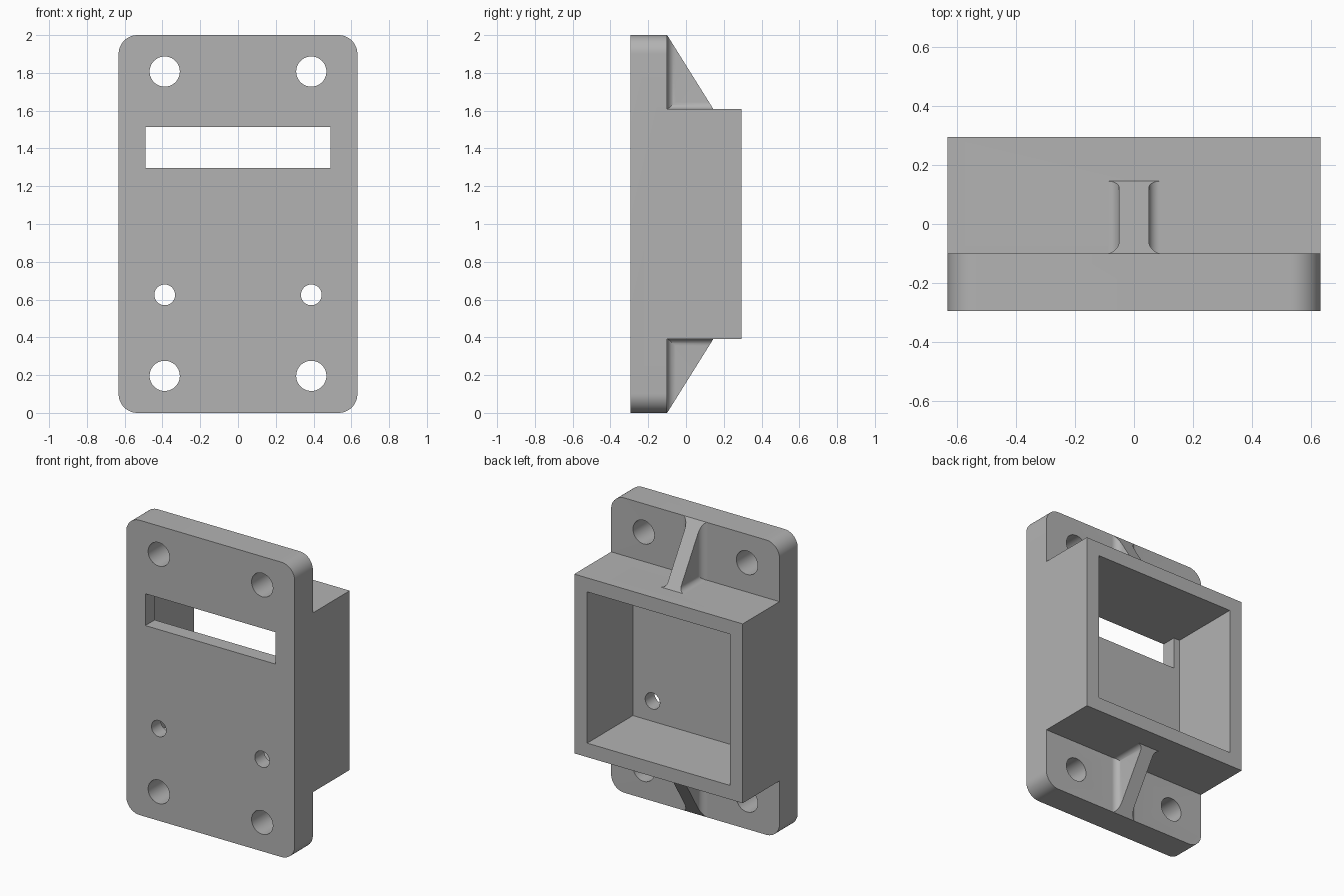
import bpy, bmesh
from math import sin, cos, pi
from mathutils import Vector

cube = bpy.data.objects.get("Cube")
if cube:
    bpy.data.objects.remove(cube, do_unlink=True)

grey = bpy.data.materials.new("light grey")
grey.use_nodes = True
grey.diffuse_color = (0.45, 0.45, 0.45, 1)
grey.node_tree.nodes["Principled BSDF"].inputs["Base Color"].default_value = grey.diffuse_color

W, D, H = 0.632, 0.295, 2.0      # half width, half depth, height
PLATE_Y = -0.10                  # back of the plate
BOX_LO, BOX_HI = 0.392, 1.608    # housing height range


def prism(name, pts, lo, hi, axis="y"):
    """Extrude a profile in (x, z) along y, or in (x, y) along z."""
    def place(p, t):
        return (p[0], t, p[1]) if axis == "y" else (p[0], p[1], t)
    bm = bmesh.new()
    bottom = [bm.verts.new(place(p, lo)) for p in pts]
    top = [bm.verts.new(place(p, hi)) for p in pts]
    bm.faces.new(bottom)
    bm.faces.new(top)
    n = len(pts)
    for i in range(n):
        j = (i + 1) % n
        bm.faces.new((bottom[i], bottom[j], top[j], top[i]))
    bmesh.ops.recalc_face_normals(bm, faces=bm.faces)
    mesh = bpy.data.meshes.new(name)
    bm.to_mesh(mesh)
    bm.free()
    mesh.materials.append(grey)
    obj = bpy.data.objects.new(name, mesh)
    bpy.context.collection.objects.link(obj)
    return obj


def arc(cx, cy, r, a0, a1, n=12):
    return [(cx + r * cos(a0 + (a1 - a0) * i / n),
             cy + r * sin(a0 + (a1 - a0) * i / n)) for i in range(n + 1)]


def rect(x, z0, z1):
    return [(-x, z0), (x, z0), (x, z1), (-x, z1)]


def combine(target, other, operation):
    mod = target.modifiers.new(operation.lower(), "BOOLEAN")
    mod.operation, mod.solver, mod.object = operation, "EXACT", other
    bpy.context.view_layer.objects.active = target
    bpy.ops.object.modifier_apply(modifier=mod.name)
    bpy.data.objects.remove(other, do_unlink=True)


# Rounded mounting plate
r = 0.1
corners = [(W - r, r, -pi / 2), (W - r, H - r, 0),
           (r - W, H - r, pi / 2), (r - W, r, pi)]
outline = [p for x, z, a in corners for p in arc(x, z, r, a, a + pi / 2)]
body = prism("mounting_bracket", outline, -D, PLATE_Y)

# Housing behind the plate
combine(body, prism("housing", rect(W, BOX_LO, BOX_HI), PLATE_Y - 0.05, D), "UNION")


# Profile of a rib: narrow web flaring through fillets onto a base
def flared(base, far, half, r, sink):
    right = [(half + r, base - sink)] + arc(half + r, base + r, r, 1.5 * pi, pi) + [(half, far)]
    return right + [(-x, v) for x, v in reversed(right)]


# Sloped gussets above and below the housing
for name, flip in (("upper_gusset", False), ("lower_gusset", True)):
    rib = prism(name, flared(PLATE_Y, 0.2, 0.05, 0.045, 0.04), BOX_HI - 0.04, H, "z")
    foot = prism("gusset_foot", flared(BOX_HI, H, 0.05, 0.037, 0.04), PLATE_Y - 0.04, 0.2)
    combine(rib, foot, "UNION")
    bm = bmesh.new()
    bm.from_mesh(rib.data)
    slope = Vector((0, H - BOX_HI, 0.145 - PLATE_Y))
    cut = bmesh.ops.bisect_plane(bm, geom=bm.verts[:] + bm.edges[:] + bm.faces[:],
                                 plane_co=(0, PLATE_Y, H), plane_no=slope, clear_outer=True)
    bmesh.ops.holes_fill(bm, edges=[e for e in bm.edges if e.is_boundary], sides=0)
    if flip:
        for v in bm.verts:
            v.co.z = H - v.co.z
    bmesh.ops.recalc_face_normals(bm, faces=bm.faces)
    bm.to_mesh(rib.data)
    bm.free()
    combine(body, rib, "UNION")

# Open cavity at the back, and the window slot through its floor
combine(body, prism("cavity", rect(0.535, 0.487, 1.513), -0.195, D + 0.1), "DIFFERENCE")
combine(body, prism("slot", rect(0.489, 1.297, 1.513), -D - 0.1, -0.15), "DIFFERENCE")

# Four mounting holes and two small screw holes
for z, radius in ((0.196, 0.08), (1.807, 0.08), (0.625, 0.055)):
    for side in (-1, 1):
        ring = arc(side * 0.388, z, radius, 0, 2 * pi, 40)[:-1]
        combine(body, prism("hole", ring, -D - 0.1, 0), "DIFFERENCE")

bpy.ops.object.select_all(action="DESELECT")
body.select_set(True)
bpy.context.view_layer.objects.active = body
bpy.ops.object.shade_smooth_by_angle(angle=pi / 6)
